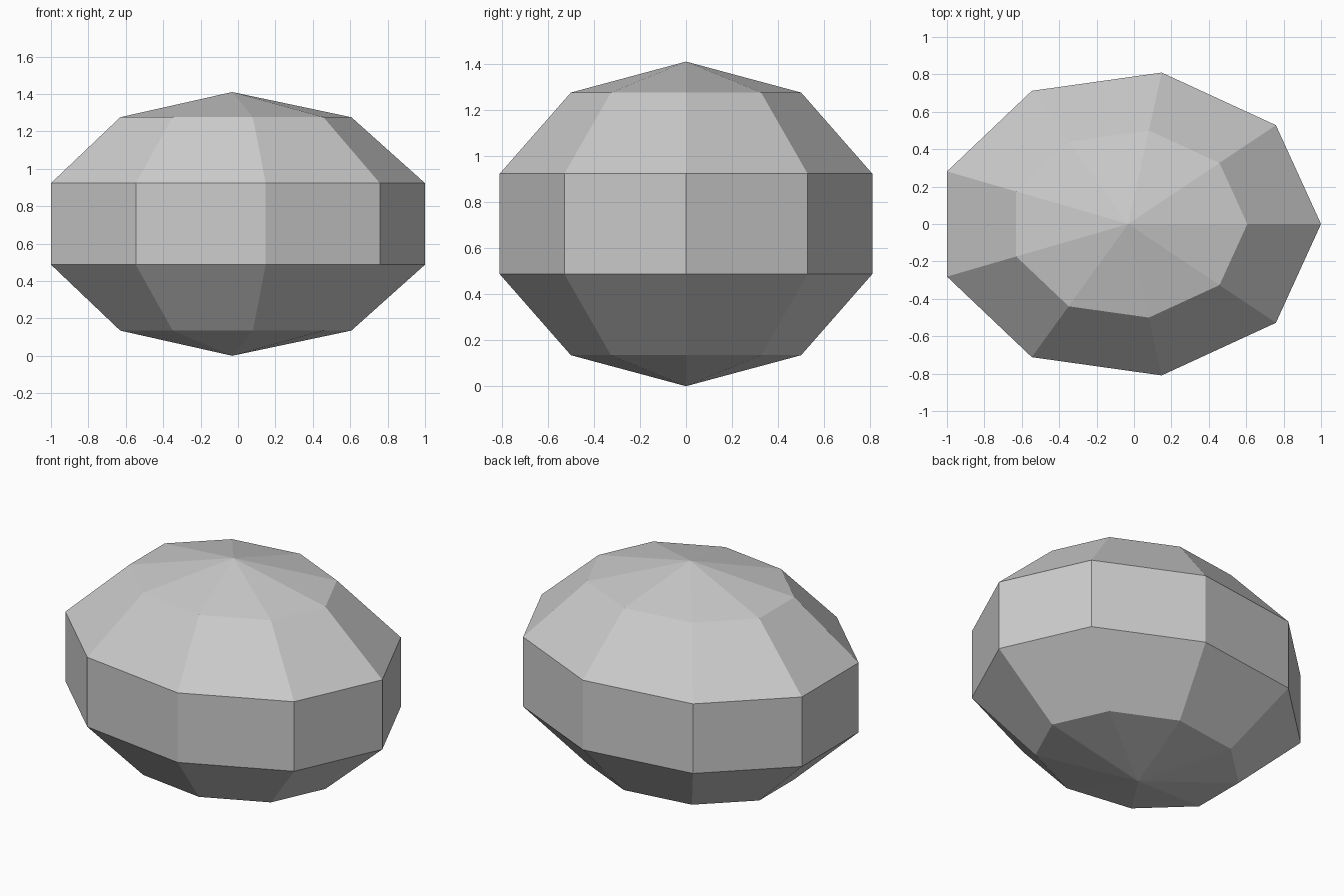
import bpy
import bmesh
from math import sin, cos, pi, tau
from mathutils import Matrix, Vector

SIDES, BANDS = 9, 5
RADIUS_X, RADIUS_Y, HEIGHT = 1.031, 0.822, 1.41

cube = bpy.data.objects.get("Cube")
if cube:
    bpy.data.objects.remove(cube, do_unlink=True)

# Plain grey stone colour
grey = bpy.data.materials.new("light_grey")
grey.use_nodes = True
colour = (0.6, 0.6, 0.6, 1)
grey.diffuse_color = colour
grey.node_tree.nodes["Principled BSDF"].inputs["Base Color"].default_value = colour

# Half-circle profile spun into a faceted ball
bm = bmesh.new()
angles = [pi * i / BANDS for i in range(BANDS + 1)]
profile = [bm.verts.new((sin(a), 0, -cos(a))) for a in angles]
edges = [bm.edges.new(pair) for pair in zip(profile, profile[1:])]
bmesh.ops.spin(bm, geom=profile + edges, cent=(0, 0, 0), axis=(0, 0, 1),
               angle=tau, steps=SIDES, use_duplicate=False)
bmesh.ops.remove_doubles(bm, verts=bm.verts, dist=0.001)

# Squash to an oval and stand it on the ground
widest = sin(2 * pi / BANDS)
scale = Vector((RADIUS_X / widest, RADIUS_Y / widest, HEIGHT / 2))
offset = Matrix.Translation((1 - RADIUS_X, 0, HEIGHT / 2))
bm.transform(offset @ Matrix.Diagonal(scale).to_4x4())
bmesh.ops.recalc_face_normals(bm, faces=bm.faces)

mesh = bpy.data.meshes.new("faceted_stone")
bm.to_mesh(mesh)
bm.free()
mesh.materials.append(grey)
stone = bpy.data.objects.new("faceted_stone", mesh)
bpy.context.collection.objects.link(stone)
